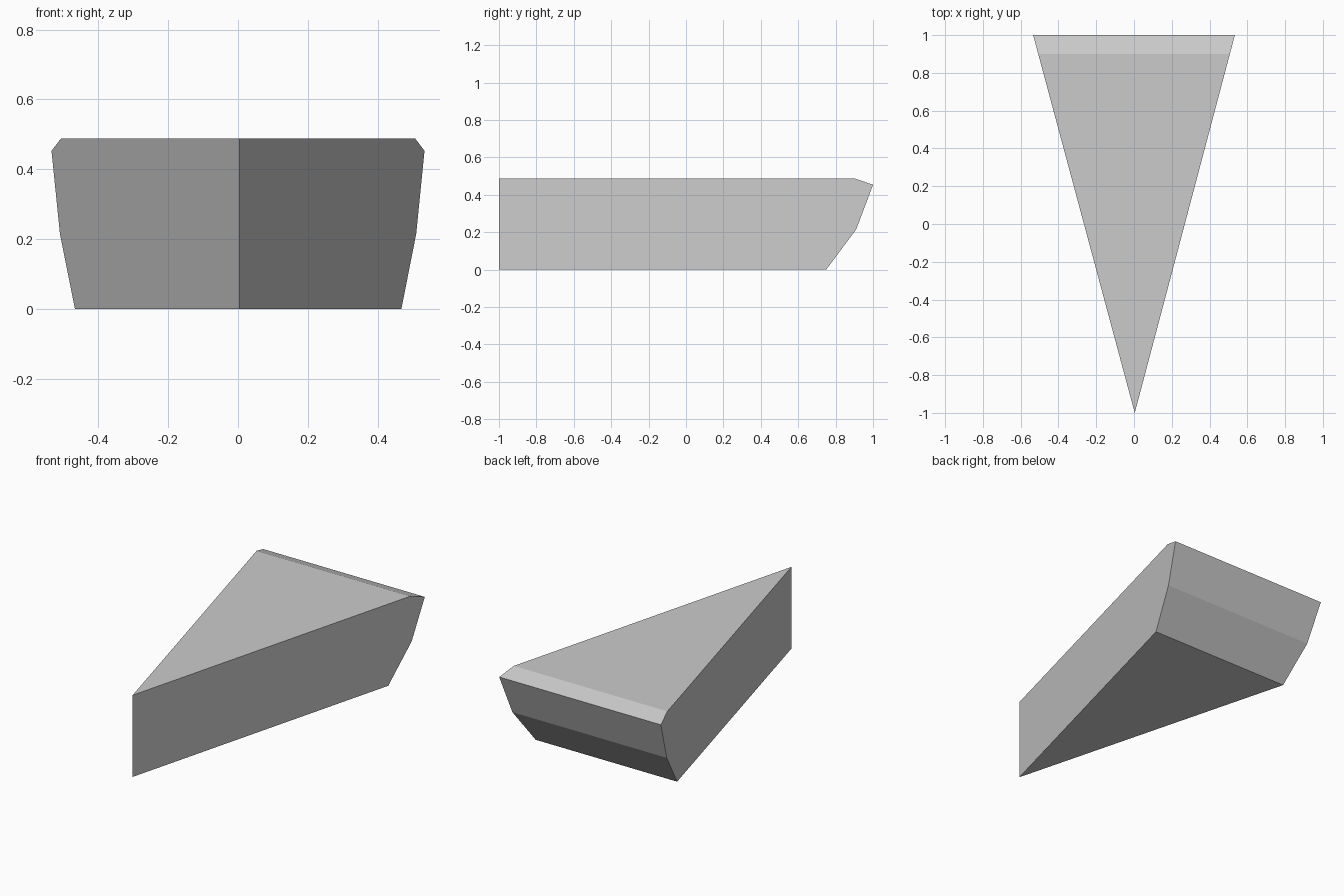
import bpy
import bmesh

cube = bpy.data.objects.get("Cube")
if cube:
    bpy.data.objects.remove(cube, do_unlink=True)

TIP_X, TIP_Y = 0.004, -1.0
HALF_WIDTH, LENGTH, HEIGHT = 0.534, 2.0, 0.488

# Side profile of the rounded rind, bottom to top (y, z)
RIND = [(0.75, 0.0), (0.91, 0.215), (1.0, 0.453), (0.9, HEIGHT)]


def make_material(name, colour):
    mat = bpy.data.materials.new(name)
    mat.use_nodes = True
    mat.diffuse_color = colour
    mat.node_tree.nodes["Principled BSDF"].inputs["Base Color"].default_value = colour
    return mat


def side_point(side, y, z):
    # Points on a side wall lie on the straight line from the tip to the wide end
    t = (y - TIP_Y) / LENGTH
    return (TIP_X + (side * HALF_WIDTH - TIP_X) * t, y, z)


# Wedge body
bm = bmesh.new()
tip = [bm.verts.new((TIP_X, TIP_Y, z)) for z in (0.0, HEIGHT)]
left, right = ([bm.verts.new(side_point(s, y, z)) for y, z in RIND] for s in (1, -1))

for wall in (left, right):
    bm.faces.new([tip[0], *wall, tip[1]])
for i in range(len(RIND) - 1):
    bm.faces.new([left[i], right[i], right[i + 1], left[i + 1]])
bm.faces.new([tip[0], right[0], left[0]])
bm.faces.new([tip[1], left[-1], right[-1]])
bmesh.ops.recalc_face_normals(bm, faces=bm.faces)

mesh = bpy.data.meshes.new("wedge")
bm.to_mesh(mesh)
bm.free()
mesh.materials.append(make_material("light grey", (0.6, 0.6, 0.6, 1.0)))
wedge = bpy.data.objects.new("wedge", mesh)
bpy.context.collection.objects.link(wedge)
